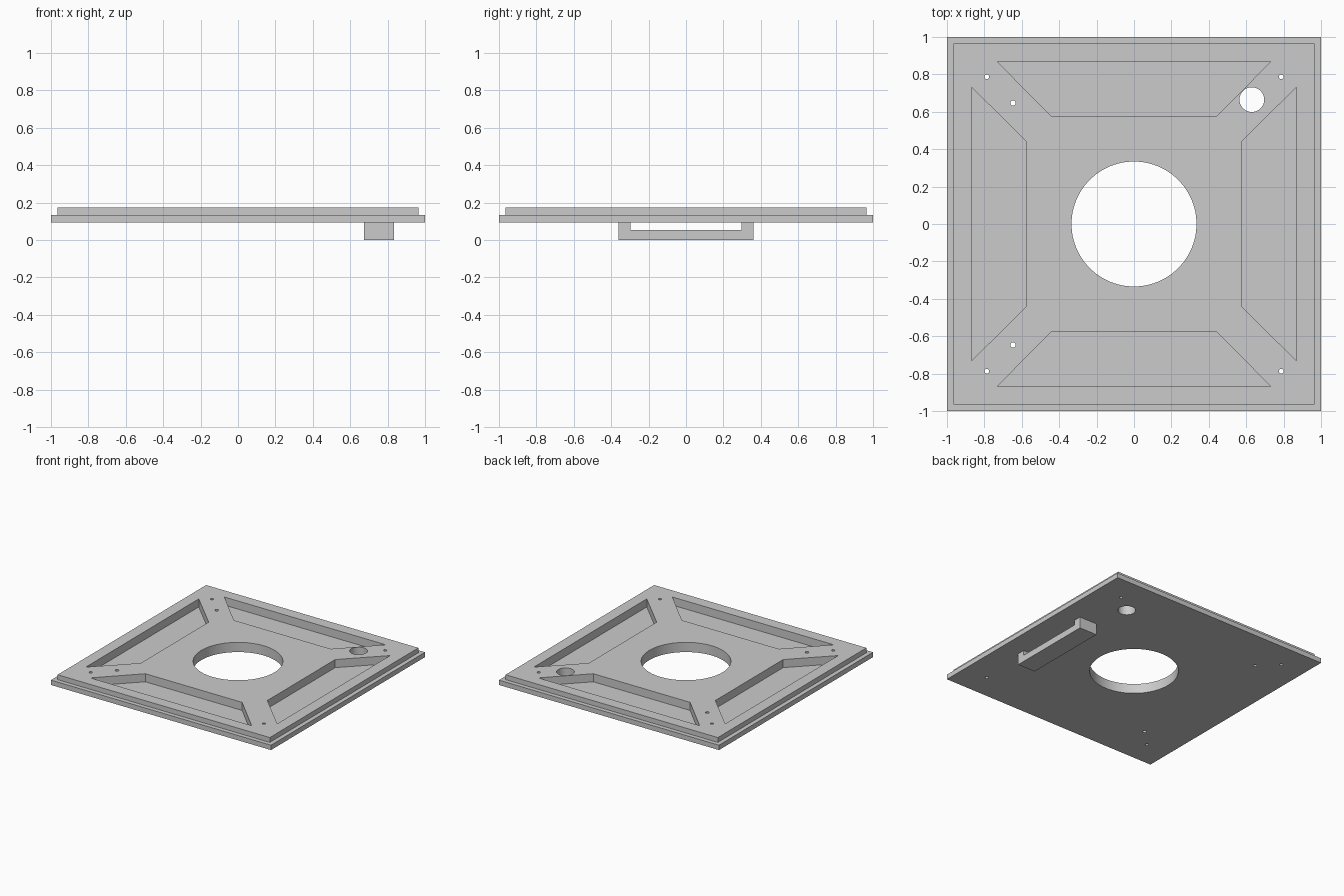
import bpy, bmesh
from math import cos, sin, tau
from mathutils import Matrix, Vector

if "Cube" in bpy.data.objects:
    bpy.data.objects.remove(bpy.data.objects["Cube"], do_unlink=True)

BOTTOM, STEP, TOP = 0.0935, 0.1335, 0.1735
POCKET_FLOOR = 0.107

grey = bpy.data.materials.new("plain grey")
grey.use_nodes = True
grey.diffuse_color = (0.6, 0.6, 0.6, 1)
grey.node_tree.nodes["Principled BSDF"].inputs["Base Color"].default_value = (0.6, 0.6, 0.6, 1)


def prism(bm, points, offset):
    """Add a closed prism: a polygon of 3D points swept along offset."""
    face = bm.faces.new([bm.verts.new(p) for p in points])
    swept = bmesh.ops.extrude_face_region(bm, geom=[face], use_keep_orig=True)
    verts = [g for g in swept["geom"] if isinstance(g, bmesh.types.BMVert)]
    bmesh.ops.translate(bm, verts=verts, vec=offset)


def finish(bm, name):
    bmesh.ops.recalc_face_normals(bm, faces=bm.faces[:])
    mesh = bpy.data.meshes.new(name)
    bm.to_mesh(mesh)
    bm.free()
    mesh.materials.append(grey)
    obj = bpy.data.objects.new(name, mesh)
    bpy.context.collection.objects.link(obj)
    return obj


def round_hole(bm, x, y, radius, sides):
    ring = [(x + radius * cos(tau * i / sides), y + radius * sin(tau * i / sides), 0)
            for i in range(sides)]
    prism(bm, ring, Vector((0, 0, 0.3)))


# Stepped plate: wide lower slab with a slightly smaller raised slab
bm = bmesh.new()
bmesh.ops.create_cube(bm, size=2, matrix=Matrix.Translation((0, 0, (BOTTOM + STEP) / 2))
                      @ Matrix.Diagonal((1, 1, (STEP - BOTTOM) / 2, 1)))
top = max(bm.faces, key=lambda f: f.calc_center_median().z)
bmesh.ops.inset_individual(bm, faces=[top], thickness=0.05)
raised = bmesh.ops.extrude_face_region(bm, geom=[top])
bmesh.ops.delete(bm, geom=[top], context='FACES_ONLY')
bmesh.ops.translate(bm, verts=[g for g in raised["geom"] if isinstance(g, bmesh.types.BMVert)],
                    vec=(0, 0, TOP - STEP))
plate = finish(bm, "stepped_plate")

# Cutter: four trapezoid pockets, centre opening, cable hole and screw holes
bm = bmesh.new()
trapezoid = [(-0.733, 0.87), (0.733, 0.87), (0.44, 0.575), (-0.44, 0.575)]
for quarter in range(4):
    turn = Matrix.Rotation(quarter * tau / 4, 3, 'Z')
    prism(bm, [turn @ Vector((x, y, POCKET_FLOOR)) for x, y in trapezoid], Vector((0, 0, 0.2)))
round_hole(bm, 0, 0, 0.334, 96)
round_hole(bm, 0.63, 0.665, 0.066, 48)
for side in (-1, 1):
    round_hole(bm, -0.787, side * 0.787, 0.0125, 20)
    round_hole(bm, 0.787, side * 0.787, 0.0125, 20)
    round_hole(bm, -0.647, side * 0.647, 0.0145, 20)
cutter = finish(bm, "plate_cutter")
cutter.hide_render = True

# Cut the plate and discard the cutter
cut = plate.modifiers.new("openings", 'BOOLEAN')
cut.operation = 'DIFFERENCE'
cut.solver = 'EXACT'
cut.object = cutter
bpy.context.view_layer.objects.active = plate
bpy.ops.object.modifier_apply(modifier=cut.name)
bpy.data.objects.remove(cutter, do_unlink=True)

# Smooth the round hole walls, keep the edges sharp
bpy.ops.object.select_all(action='DESELECT')
plate.select_set(True)
bpy.ops.object.shade_smooth_by_angle()

# Handle under the plate: a U-shaped profile swept across its width
bm = bmesh.new()
profile = [(-0.362, BOTTOM), (-0.362, 0), (0.362, 0), (0.362, BOTTOM),
           (0.297, BOTTOM), (0.297, 0.053), (-0.297, 0.053), (-0.297, BOTTOM)]
prism(bm, [(0.674, y, z) for y, z in profile], Vector((0.161, 0, 0)))
finish(bm, "underside_handle")
